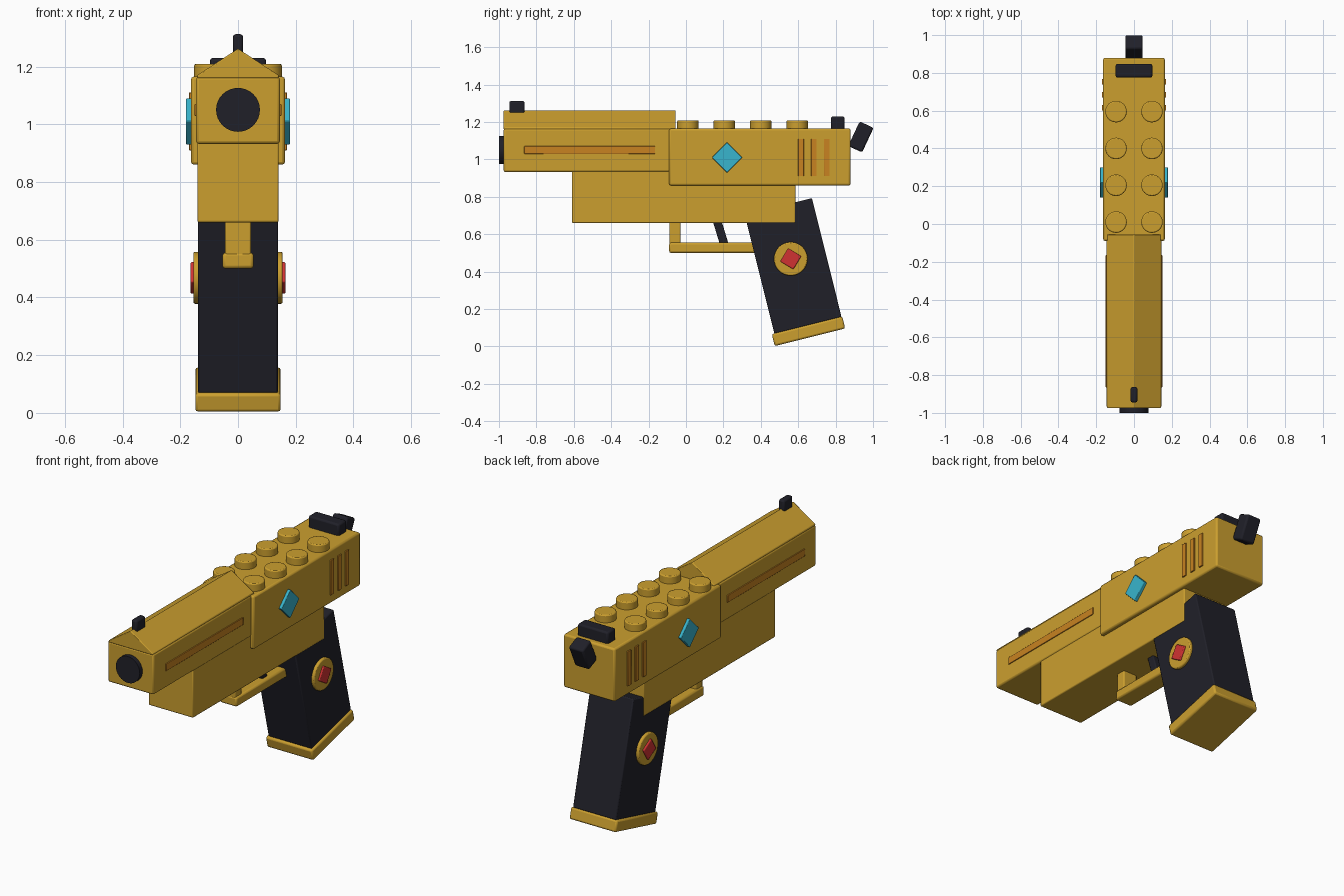
import bpy, bmesh, math
from mathutils import Matrix

if "Cube" in bpy.data.objects:
    bpy.data.objects.remove(bpy.data.objects["Cube"], do_unlink=True)


def material(name, rgb):
    m = bpy.data.materials.new(name)
    m.use_nodes = True
    m.diffuse_color = (*rgb, 1)
    bsdf = next(n for n in m.node_tree.nodes if n.type == 'BSDF_PRINCIPLED')
    bsdf.inputs["Base Color"].default_value = (*rgb, 1)
    return m


GOLD = material("gold", (0.6, 0.347, 0.028))
DARK = material("charcoal", (0.0145, 0.0145, 0.022))
CYAN = material("cyan gem", (0.04, 0.46, 0.61))
RED = material("red gem", (0.63, 0.032, 0.032))
AMBER = material("amber slot", (0.58, 0.225, 0.015))


def finish(name, bm, mat, bevel=0.0):
    bmesh.ops.recalc_face_normals(bm, faces=bm.faces)
    mesh = bpy.data.meshes.new(name)
    bm.to_mesh(mesh)
    bm.free()
    mesh.materials.append(mat)
    ob = bpy.data.objects.new(name, mesh)
    bpy.context.collection.objects.link(ob)
    if bevel:
        mod = ob.modifiers.new("bevel", 'BEVEL')
        mod.width = bevel
        mod.segments = 2
        mod.limit_method = 'ANGLE'
        mod.angle_limit = math.radians(40)
    bpy.ops.object.select_all(action='DESELECT')
    ob.select_set(True)
    bpy.context.view_layer.objects.active = ob
    bpy.ops.object.shade_smooth_by_angle(angle=math.radians(30))
    return ob


def box(name, mat, centre, size, tilt=0, bevel=0.01):
    """Box tilted about the x axis, in degrees."""
    bm = bmesh.new()
    bmesh.ops.create_cube(bm, size=1, matrix=Matrix.Translation(centre)
                          @ Matrix.Rotation(math.radians(tilt), 4, 'X')
                          @ Matrix.Diagonal((*size, 1)))
    return finish(name, bm, mat, bevel)


def span(name, mat, half_width, y, z, bevel=0.01):
    """Centred box given by its y and z ranges."""
    return box(name, mat, (0, sum(y) / 2, sum(z) / 2),
               (2 * half_width, y[1] - y[0], z[1] - z[0]), 0, bevel)


def disc(name, mat, centre, radius, depth, axis, bevel=0.006):
    turn = {'X': Matrix.Rotation(math.pi / 2, 4, 'Y'),
            'Y': Matrix.Rotation(math.pi / 2, 4, 'X'), 'Z': Matrix()}[axis]
    bm = bmesh.new()
    bmesh.ops.create_cone(bm, cap_ends=True, segments=32, radius1=radius,
                          radius2=radius, depth=depth,
                          matrix=Matrix.Translation(centre) @ turn)
    return finish(name, bm, mat, bevel)


# Main body
span("slide", GOLD, 0.145, (-0.975, 0.0), (0.932, 1.165))
span("receiver", GOLD, 0.163, (-0.09, 0.88), (0.86, 1.165))
span("lower_frame", GOLD, 0.141, (-0.61, 0.585), (0.66, 0.95), 0.006)

# Ridged roof over the slide
bm = bmesh.new()
roof = [bm.verts.new((x, -0.975, z)) for x, z in
        ((-0.141, 1.16), (0.141, 1.16), (0.141, 1.17), (0, 1.262), (-0.141, 1.17))]
face = bm.faces.new(roof)
ext = bmesh.ops.extrude_face_region(bm, geom=[face])
bmesh.ops.translate(bm, vec=(0, 0.92, 0),
                    verts=[v for v in ext["geom"] if isinstance(v, bmesh.types.BMVert)])
finish("slide_roof", bm, GOLD, 0.004)

# Muzzle, sights and hammer
disc("muzzle", DARK, (0, -0.975, 1.05), 0.076, 0.05, 'Y', 0)
span("front_sight", DARK, 0.018, (-0.945, -0.863), (1.235, 1.312))
span("rear_sight", DARK, 0.097, (0.775, 0.848), (1.155, 1.23))
box("hammer", DARK, (0, 0.935, 1.12), (0.092, 0.082, 0.145), -25)

# Trigger and guard
span("guard_post", GOLD, 0.045, (-0.088, -0.03), (0.51, 0.68), 0.006)
span("guard_bar", GOLD, 0.054, (-0.09, 0.42), (0.5, 0.555))
box("trigger", DARK, (0, 0.185, 0.61), (0.06, 0.045, 0.17), 17, 0.006)

# Grip and base plate
TILT = 14
box("grip", DARK, (0, 0.573, 0.43), (0.276, 0.37, 0.655), TILT, 0.006)
box("grip_base", GOLD, (0, 0.655, 0.081), (0.296, 0.388, 0.066), TILT)

# Studs on the receiver
for row in range(4):
    for s in (-1, 1):
        disc("stud", GOLD, (s * 0.095, 0.01 + row * 0.195, 1.183), 0.057, 0.052, 'Z')

# Side ornaments on both sides
for s, side in ((1, "left"), (-1, "right")):
    disc("medallion_" + side, GOLD, (s * 0.14, 0.56, 0.468), 0.09, 0.03, 'X')
    box("red_gem_" + side, RED, (s * 0.15, 0.56, 0.468),
        (0.03, 0.082, 0.082), 45 + TILT, 0.005)
    box("cyan_gem_" + side, CYAN, (s * 0.165, 0.22, 1.01),
        (0.03, 0.115, 0.115), 45, 0.003)
    box("slide_strip_" + side, AMBER, (s * 0.143, -0.515, 1.05),
        (0.014, 0.7, 0.042), 0, 0.002)
    for i in range(3):
        box("rear_slot_" + side, AMBER, (s * 0.163, 0.615 + i * 0.069, 1.01),
            (0.014, 0.03, 0.2), 0, 0.002)
